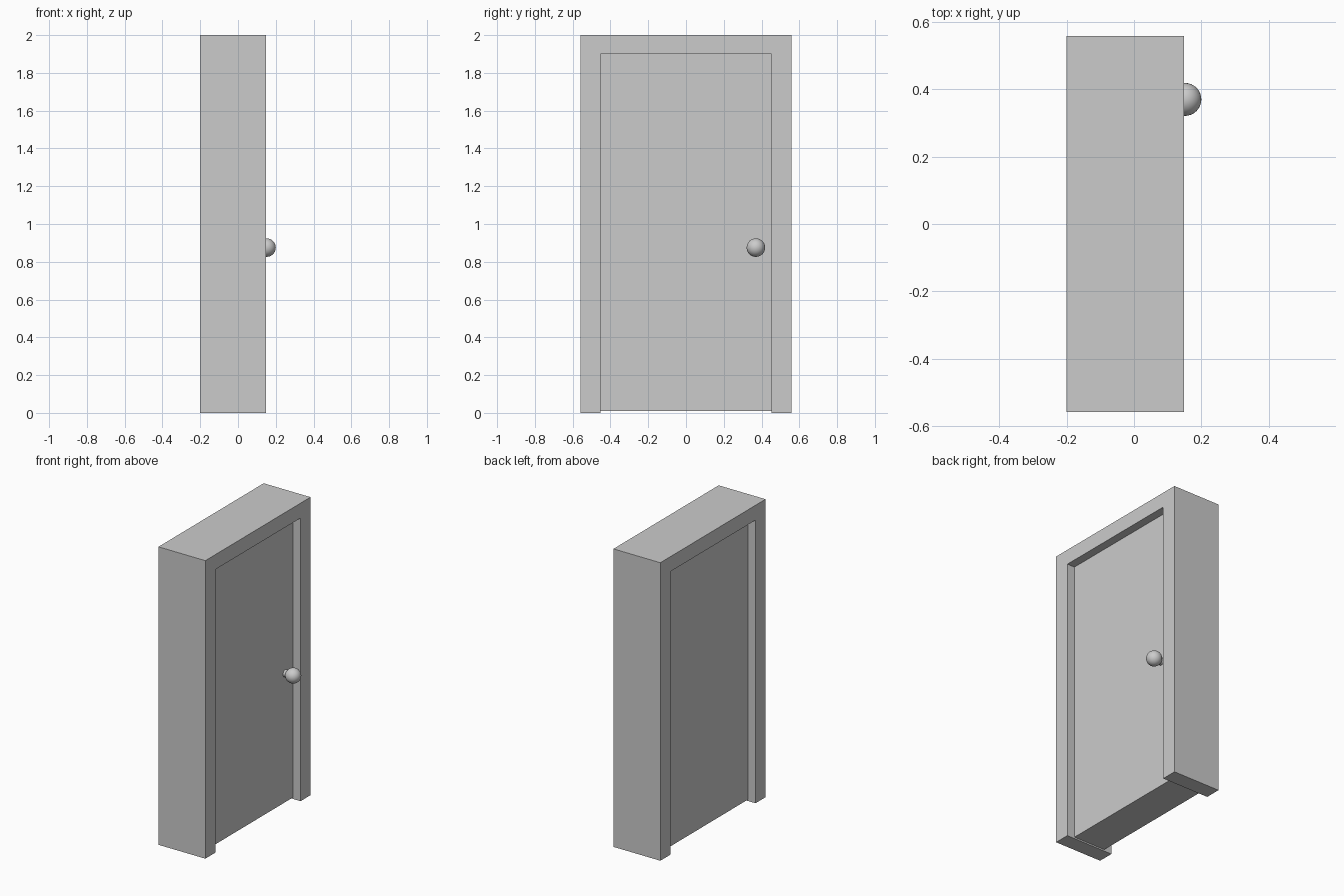
import bpy, bmesh, math

if "Cube" in bpy.data.objects:
    bpy.data.objects.remove(bpy.data.objects["Cube"])


def finish(name, bm):
    bmesh.ops.recalc_face_normals(bm, faces=bm.faces)
    me = bpy.data.meshes.new(name)
    bm.to_mesh(me)
    bm.free()
    ob = bpy.data.objects.new(name, me)
    bpy.context.collection.objects.link(ob)
    return ob


def extrude_x(name, outline, x0, x1):
    """Extrude a (y, z) outline from x0 to x1."""
    bm = bmesh.new()
    face = bm.faces.new([bm.verts.new((x0, y, z)) for y, z in outline])
    moved = bmesh.ops.extrude_face_region(bm, geom=[face])["geom"]
    verts = [v for v in moved if isinstance(v, bmesh.types.BMVert)]
    bmesh.ops.translate(bm, verts=verts, vec=(x1 - x0, 0, 0))
    return finish(name, bm)


OUT, IN, TOP, HEAD = 0.558, 0.452, 2.0, 1.90
DOOR_FRONT, DOOR_BACK = 0.092, -0.144

# Frame: two jambs joined by the head
extrude_x("door_frame", [(-OUT, 0), (-IN, 0), (-IN, HEAD), (IN, HEAD),
                         (IN, 0), (OUT, 0), (OUT, TOP), (-OUT, TOP)], -0.2, 0.148)

# Door slab, recessed on both faces and lifted slightly off the floor
extrude_x("door_panel", [(-IN, 0.01), (IN, 0.01), (IN, HEAD), (-IN, HEAD)],
          DOOR_BACK, DOOR_FRONT)

# Knob ball
KY, KZ, R = 0.37, 0.875, 0.049
bpy.ops.mesh.primitive_uv_sphere_add(segments=32, ring_count=16, radius=R,
                                     location=(0.2 - R, KY, KZ),
                                     rotation=(0, math.pi / 2, 0))
bpy.context.object.name = "knob_ball"
bpy.ops.object.shade_smooth()

# Knob neck, from the door face into the ball
x0, x1 = DOOR_FRONT - 0.005, 0.125
bpy.ops.mesh.primitive_cylinder_add(vertices=32, radius=0.024, depth=x1 - x0,
                                    location=((x0 + x1) / 2, KY, KZ),
                                    rotation=(0, math.pi / 2, 0))
bpy.context.object.name = "knob_neck"
bpy.ops.object.shade_smooth_by_angle()
